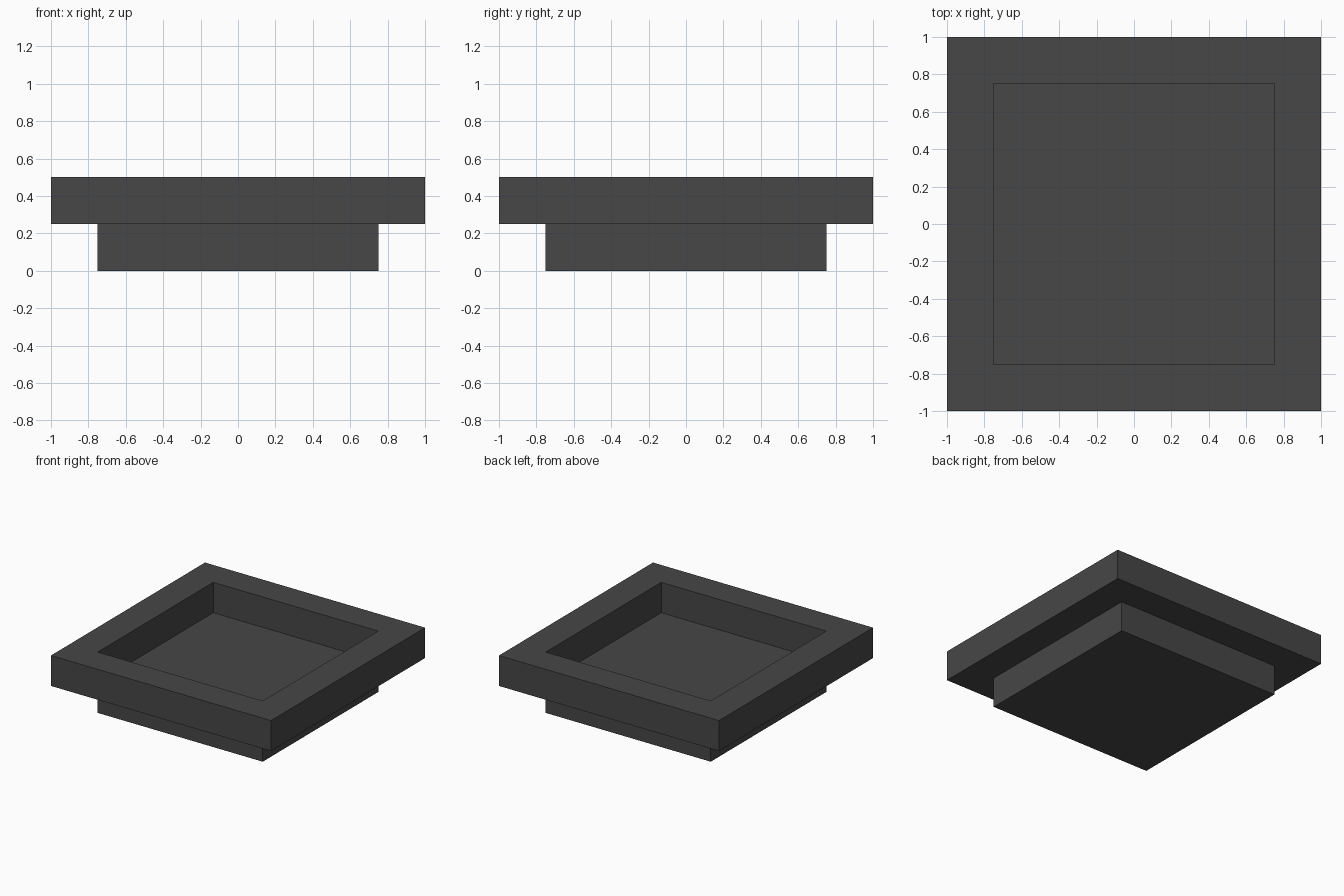
import bpy
import bmesh

if "Cube" in bpy.data.objects:
    bpy.data.objects.remove(bpy.data.objects["Cube"], do_unlink=True)

OUTER, INNER = 1.0, 0.75      # half widths of the rim and of the base
STEP, TOP = 0.25, 0.5         # heights of the base and of the rim top

charcoal = bpy.data.materials.new("charcoal")
charcoal.use_nodes = True
colour = (0.063, 0.063, 0.063, 1.0)
charcoal.diffuse_color = colour
charcoal.node_tree.nodes["Principled BSDF"].inputs["Base Color"].default_value = colour


def add_part(name, bm):
    bmesh.ops.recalc_face_normals(bm, faces=bm.faces)
    mesh = bpy.data.meshes.new(name)
    bm.to_mesh(mesh)
    bm.free()
    mesh.materials.append(charcoal)
    bpy.context.collection.objects.link(bpy.data.objects.new(name, mesh))


def square(bm, half, z):
    return [bm.verts.new((x * half, y * half, z))
            for x, y in ((-1, -1), (1, -1), (1, 1), (-1, 1))]


def bridge(bm, a, b):
    for i in range(4):
        j = (i + 1) % 4
        bm.faces.new((a[i], a[j], b[j], b[i]))


# Base block, whose top is the floor of the tray
bm = bmesh.new()
low, high = square(bm, INNER, 0), square(bm, INNER, STEP)
bm.faces.new(low)
bm.faces.new(high)
bridge(bm, low, high)
add_part("base", bm)

# Square rim: a rectangular section carried around the four sides
bm = bmesh.new()
section = ((INNER, STEP), (OUTER, STEP), (OUTER, TOP), (INNER, TOP))
loops = [square(bm, half, z) for half, z in section]
for k in range(4):
    bridge(bm, loops[k], loops[(k + 1) % 4])
add_part("rim", bm)
